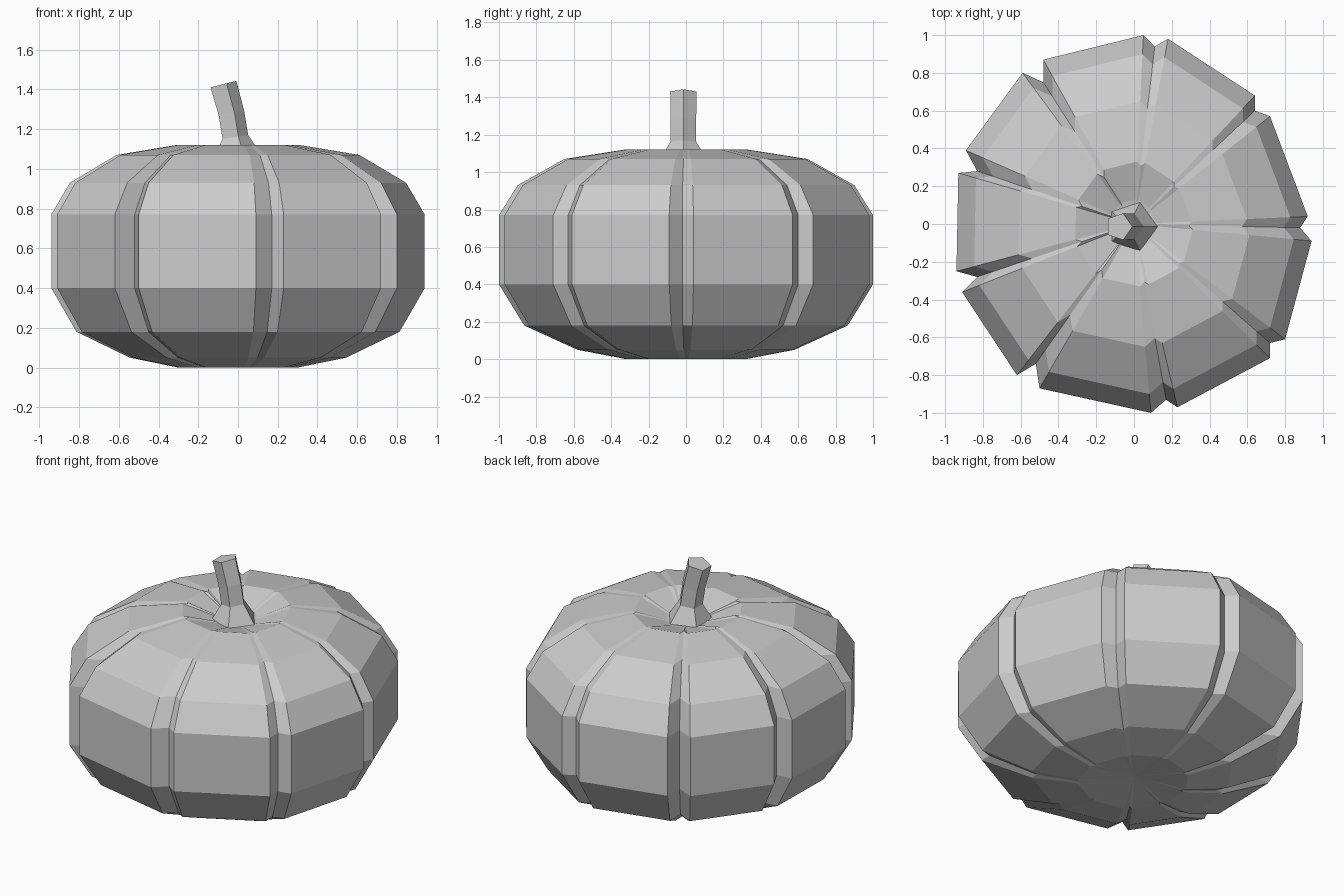
import bpy, bmesh, math
from mathutils import Vector, Matrix

if "Cube" in bpy.data.objects:
    bpy.data.objects.remove(bpy.data.objects["Cube"])


def loft(name, rings, start_tip=None, end_tip=None):
    """Skin a list of equal-length point rings; close ends with a tip fan or a flat cap."""
    bm = bmesh.new()
    loops = [[bm.verts.new(p) for p in ring] for ring in rings]
    n = len(loops[0])
    for a, b in zip(loops, loops[1:]):
        for i in range(n):
            j = (i + 1) % n
            bm.faces.new((a[i], a[j], b[j], b[i]))
    for loop, tip in ((loops[0], start_tip), (loops[-1], end_tip)):
        if tip is None:
            bm.faces.new(loop)
        else:
            c = bm.verts.new(tip)
            for i in range(n):
                bm.faces.new((loop[i], loop[(i + 1) % n], c))
    bmesh.ops.recalc_face_normals(bm, faces=bm.faces)
    me = bpy.data.meshes.new(name)
    bm.to_mesh(me)
    bm.free()
    ob = bpy.data.objects.new(name, me)
    bpy.context.collection.objects.link(ob)
    return ob


# Pumpkin outline at its widest: rib start, rib end, groove bottom (nine irregular ribs)
outline = [
    (0.92, 0.04), (0.72, 0.57), (0.64, 0.60),
    (0.64, 0.68), (0.18, 0.98), (0.11, 0.94),
    (0.05, 1.00), (-0.48, 0.87), (-0.48, 0.75),
    (-0.59, 0.80), (-0.89, 0.39), (-0.83, 0.28),
    (-0.93, 0.27), (-0.94, -0.25), (-0.83, -0.28),
    (-0.91, -0.36), (-0.62, -0.80), (-0.52, -0.74),
    (-0.50, -0.87), (0.09, -1.00), (0.17, -0.93),
    (0.23, -0.97), (0.72, -0.71), (0.72, -0.63),
    (0.80, -0.61), (0.94, -0.09), (0.88, -0.02),
]
# Vertical profile: (scale of outline, height)
profile = [(0.32, 0.0), (0.58, 0.05), (0.865, 0.18), (1, 0.40), (1, 0.77),
           (0.90, 0.93), (0.65, 1.07), (0.33, 1.12), (0.13, 1.06)]
loft("pumpkin_body",
     [[(x * s, y * s, z) for x, y in outline] for s, z in profile],
     (0, 0, 0.03), (0, 0, 1.04))

# Bent five-sided stem: (centre x, centre z, radius, tilt in degrees)
stem = [(-0.01, 1.06, 0.135, 0), (-0.02, 1.16, 0.072, 8),
        (-0.04, 1.28, 0.072, 11), (-0.08, 1.425, 0.074, 14)]
rings = []
for cx, cz, r, tilt in stem:
    rot = Matrix.Rotation(math.radians(-tilt), 3, 'Y')
    rings.append([rot @ Vector((r * math.cos(k * math.tau / 5), r * math.sin(k * math.tau / 5), 0))
                  + Vector((cx, -0.014, cz)) for k in range(5)])
loft("stem", rings)
